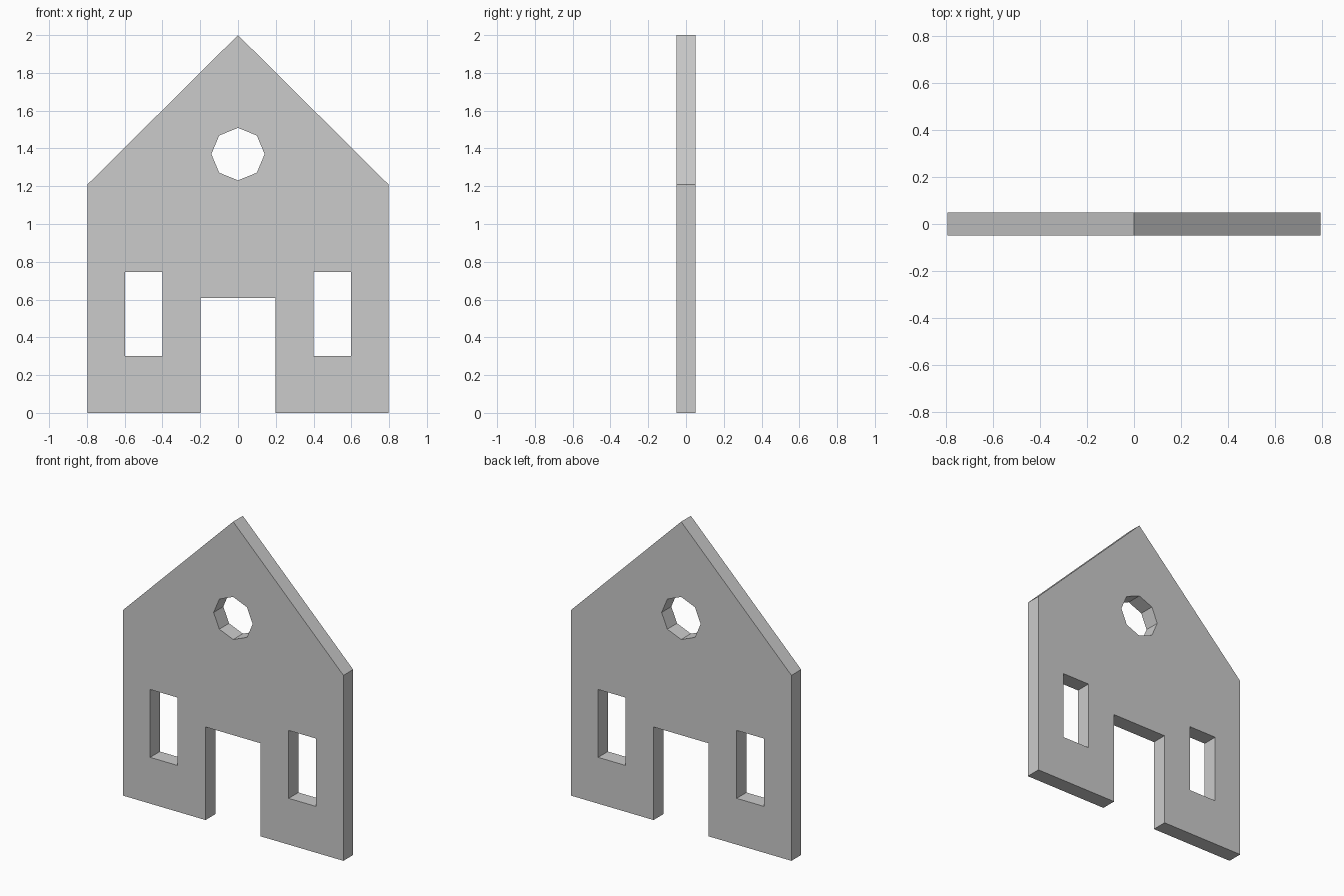
import bpy, bmesh
from math import sin, cos, pi

if "Cube" in bpy.data.objects:
    bpy.data.objects.remove(bpy.data.objects["Cube"])

THICKNESS = 0.1
HALF_W, EAVES, RIDGE = 0.796, 1.21, 2.0
DOOR_HALF, DOOR_TOP = 0.199, 0.607

# Outer wall outline with the doorway notched into the base
right_half = [(DOOR_HALF, DOOR_TOP), (DOOR_HALF, 0), (HALF_W, 0), (HALF_W, EAVES)]
outline = right_half + [(0, RIDGE)] + [(-x, z) for x, z in reversed(right_half)]


# Rectangular window opening centred on x
def window(x, half_w=0.099, bottom=0.302, top=0.745):
    return [(x - half_w, bottom), (x - half_w, top), (x + half_w, top), (x + half_w, bottom)]


# Octagonal gable opening, points on the axes
gable_hole = [(0.141 * sin(i * pi / 4), 1.37 + 0.139 * cos(i * pi / 4)) for i in range(8)]

# Filled 2D curve: inner loops become holes
curve = bpy.data.curves.new("house_front_wall", "CURVE")
curve.dimensions = "2D"
curve.fill_mode = "BOTH"
curve.extrude = THICKNESS / 2
for loop in (outline, window(-0.5), window(0.5), gable_hole):
    spline = curve.splines.new("POLY")
    spline.points.add(len(loop) - 1)
    for point, (x, z) in zip(spline.points, loop):
        point.co = (x, z, 0, 1)
    spline.use_cyclic_u = True

wall = bpy.data.objects.new("house_front_wall", curve)
bpy.context.collection.objects.link(wall)
wall.rotation_euler.x = pi / 2
bpy.context.view_layer.objects.active = wall
wall.select_set(True)
bpy.ops.object.convert(target="MESH")
wall = bpy.context.object
bpy.ops.object.transform_apply(location=False, rotation=True, scale=False)

# Weld the faces to the rims, merge coplanar triangles and keep everything flat
bm = bmesh.new()
bm.from_mesh(wall.data)
bmesh.ops.remove_doubles(bm, verts=bm.verts, dist=0.0005)
bmesh.ops.recalc_face_normals(bm, faces=bm.faces)
for face in bm.faces:
    face.smooth = False
bm.to_mesh(wall.data)
bm.free()
